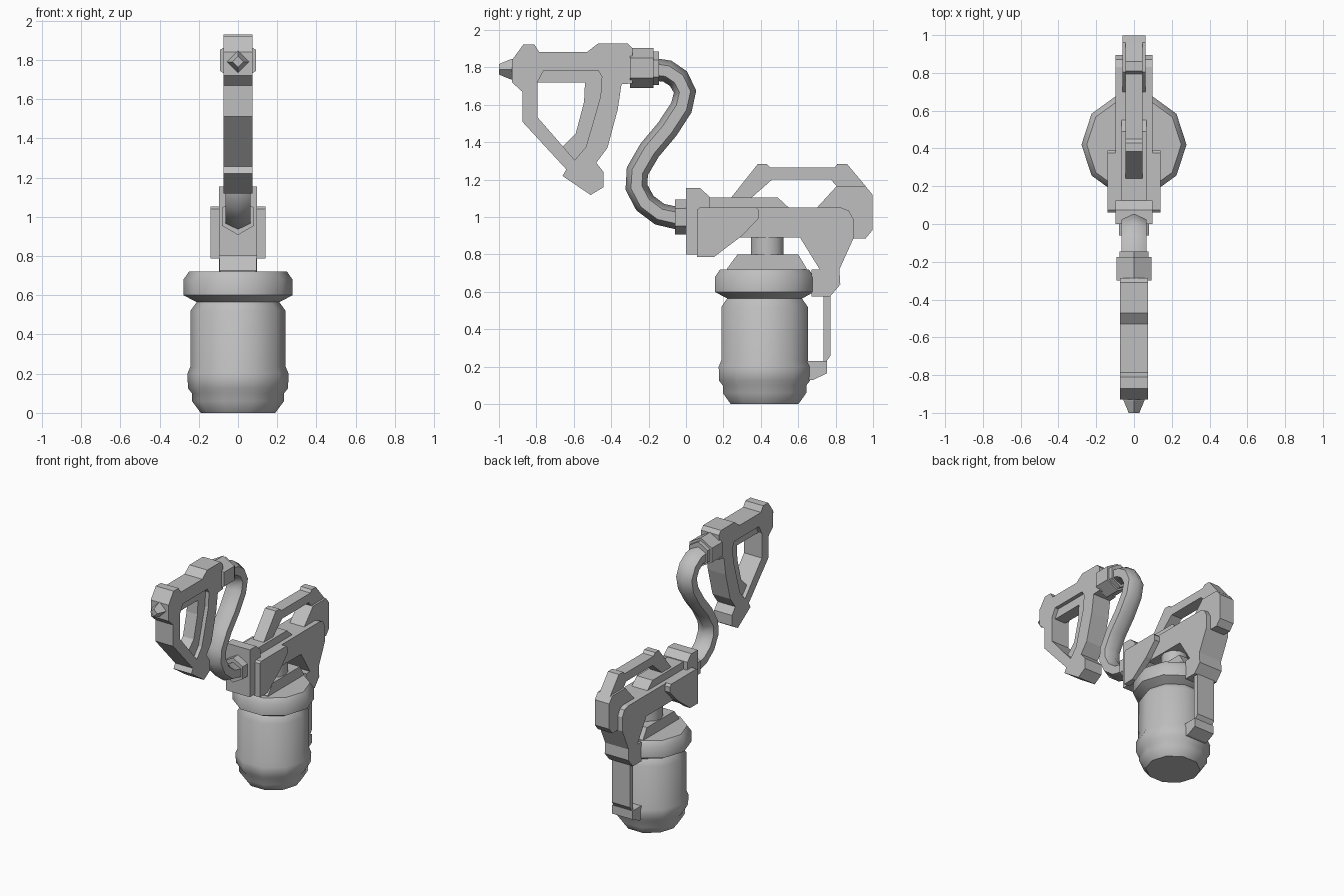
import bpy, bmesh, math
from mathutils import Matrix, Vector

grey = bpy.data.materials.new("plain_grey")
grey.diffuse_color = (0.52, 0.52, 0.52, 1)
# side profile axes: local x -> y, local y -> z, local z -> x
SIDE = Matrix(((0, 0, 1, 0), (1, 0, 0, 0), (0, 1, 0, 0), (0, 0, 0, 1)))


def add_mesh(name, bm, smooth=None):
    bmesh.ops.recalc_face_normals(bm, faces=bm.faces[:])
    me = bpy.data.meshes.new(name)
    bm.to_mesh(me)
    bm.free()
    ob = bpy.data.objects.new(name, me)
    bpy.context.collection.objects.link(ob)
    me.materials.append(grey)
    if smooth:
        bpy.ops.object.select_all(action='DESELECT')
        bpy.context.view_layer.objects.active = ob
        ob.select_set(True)
        bpy.ops.object.shade_smooth_by_angle(angle=math.radians(smooth))
    return ob


def plate(name, half, outline, hole=None, x=0):
    """Side profile (y, z), with an optional hole, extruded along x."""
    cu = bpy.data.curves.new(name, 'CURVE')
    cu.dimensions = '2D'
    cu.fill_mode = 'BOTH'
    cu.extrude = half
    for pts in (outline, hole):
        if pts:
            sp = cu.splines.new('POLY')
            sp.points.add(len(pts) - 1)
            for p, (a, b) in zip(sp.points, pts):
                p.co = (a, b, 0, 1)
            sp.use_cyclic_u = True
    tmp = bpy.data.objects.new(name + "_tmp", cu)
    bpy.context.collection.objects.link(tmp)
    bpy.context.view_layer.update()
    bm = bmesh.new()
    bm.from_mesh(tmp.to_mesh())
    tmp.to_mesh_clear()
    bpy.data.objects.remove(tmp)
    bpy.data.curves.remove(cu)
    bmesh.ops.remove_doubles(bm, verts=bm.verts[:], dist=0.0005)
    bm.transform(Matrix.Translation((x, 0, 0)) @ SIDE)
    for f in bm.faces:
        f.smooth = False
    return add_mesh(name, bm)


def loft(name, rings, smooth=None):
    """Join rings of points and cap both ends."""
    bm = bmesh.new()
    vs = [[bm.verts.new(p) for p in r] for r in rings]
    n = len(vs[0])
    for a, b in zip(vs, vs[1:]):
        for i in range(n):
            j = (i + 1) % n
            bm.faces.new((a[i], a[j], b[j], b[i]))
    bm.faces.new(vs[0])
    bm.faces.new(vs[-1])
    return add_mesh(name, bm, smooth)


def round_z(name, y, sides, profile, smooth):
    loft(name, [[(r * math.cos(math.tau * i / sides), y + r * math.sin(math.tau * i / sides), z)
                 for i in range(sides)] for r, z in profile], smooth)


def along_y(name, z, sides, profile):
    loft(name, [[(r * math.sin(math.tau * i / sides), y, z + r * math.cos(math.tau * i / sides))
                 for i in range(sides)] for r, y in profile])


# canister and neck
round_z("canister", 0.42, 10, [
    (0.19, 0), (0.235, 0.06), (0.235, 0.1), (0.255, 0.125), (0.258, 0.2), (0.243, 0.235),
    (0.243, 0.52), (0.21, 0.565), (0.225, 0.572), (0.278, 0.6), (0.278, 0.68), (0.25, 0.72)], 40)
round_z("neck", 0.435, 10, [(0.092, 0.78), (0.092, 0.92)], 40)
plate("canister_top_wedge", 0.095, [(0.22, 0.71), (0.22, 0.725), (0.275, 0.8), (0.6, 0.8),
                                    (0.645, 0.725), (0.645, 0.71)])

# main frame with the rear arm reaching down to the canister
plate("main_frame", 0.098, [
    (0, 0.8), (0, 1.155), (0.075, 1.155), (0.125, 1.11), (0.125, 1.05), (0.83, 1.05),
    (0.87, 1.035), (0.895, 0.99), (0.895, 0.885), (0.82, 0.72), (0.825, 0.64), (0.77, 0.575),
    (0.67, 0.575), (0.67, 0.72), (0.715, 0.72), (0.61, 0.89), (0.27, 0.89), (0.15, 0.8)])
plate("top_ridge", 0.065, [(0.1, 1.0), (0.1, 1.105), (0.49, 1.105), (0.55, 1.05), (0.55, 1.0)])
plate("rear_block", 0.06, [(0.65, 1.0), (0.7, 1.05), (0.805, 1.165), (0.96, 1.165), (0.997, 1.12),
                           (0.997, 0.93), (0.96, 0.885), (0.7, 0.885)])
plate("carry_rail", 0.045, [
    (0.23, 1.09), (0.385, 1.285), (0.43, 1.285), (0.45, 1.265), (0.795, 1.265), (0.81, 1.285),
    (0.86, 1.285), (0.965, 1.16), (0.81, 1.16), (0.775, 1.2), (0.46, 1.2), (0.335, 1.09)])
for side, s in (("left", -1), ("right", 1)):
    plate(side + "_cheek", 0.023, [(0.06, 0.787), (0.06, 1.04), (0.075, 1.052), (0.375, 1.052),
                                   (0.39, 1.035), (0.39, 0.995), (0.3, 0.9), (0.15, 0.787)], x=s * 0.117)

# rear strap and foot
plate("rear_strap", 0.075, [(0.735, 0.2), (0.735, 0.6), (0.773, 0.6), (0.773, 0.26), (0.745, 0.22)])
plate("strap_foot", 0.085, [(0.6, 0.13), (0.6, 0.23), (0.755, 0.23), (0.755, 0.165), (0.68, 0.13)])

# hose fittings
along_y("lower_fitting", 1.0, 6, [(0.093, -0.06), (0.093, 0.02)])
along_y("upper_fitting", 1.797, 6, [(0.107, -0.3), (0.107, -0.175)])
along_y("upper_collar", 1.795, 6, [(0.09, -0.18), (0.09, -0.145)])

# hose: six-sided section swept along a curved path
path = [Vector((0, y, z)) for y, z in [
    (-0.17, 1.79), (-0.1, 1.78), (-0.04, 1.74), (-0.005, 1.67), (-0.025, 1.585), (-0.1, 1.47),
    (-0.195, 1.357), (-0.26, 1.245), (-0.265, 1.16), (-0.22, 1.075), (-0.14, 1.015), (-0.04, 0.993)]]
rings = []
for i, p in enumerate(path):
    t = (path[min(i + 1, len(path) - 1)] - path[max(i - 1, 0)]).normalized()
    n = Vector((0, -t.z, t.y))
    rings.append([p + n * 0.06 * math.cos(a) + Vector((0.075 * math.sin(a), 0, 0))
                  for a in [k * math.tau / 6 for k in range(6)]])
loft("hose", rings, 62)

# spray handle: outer shell, thinner inner lining, nozzle
opening = [(-0.795, 1.72), (-0.76, 1.785), (-0.47, 1.785), (-0.45, 1.75), (-0.457, 1.645),
           (-0.535, 1.375), (-0.595, 1.305), (-0.795, 1.535)]
plate("spray_handle", 0.074, [
    (-0.93, 1.84), (-0.87, 1.922), (-0.81, 1.922), (-0.785, 1.882), (-0.53, 1.882), (-0.47, 1.928),
    (-0.31, 1.928), (-0.285, 1.9), (-0.285, 1.715), (-0.345, 1.71), (-0.365, 1.575), (-0.42, 1.37),
    (-0.48, 1.29), (-0.44, 1.24), (-0.44, 1.16), (-0.51, 1.118), (-0.66, 1.22), (-0.64, 1.255),
    (-0.875, 1.51), (-0.875, 1.67), (-0.93, 1.72)], opening)
plate("handle_lining", 0.045, [
    (-0.82, 1.71), (-0.78, 1.8), (-0.46, 1.8), (-0.44, 1.75), (-0.445, 1.64), (-0.525, 1.365),
    (-0.595, 1.29), (-0.82, 1.53)],
    [(-0.795, 1.72), (-0.54, 1.72), (-0.545, 1.615), (-0.59, 1.445), (-0.66, 1.375), (-0.795, 1.535)])
along_y("nozzle", 1.79, 4, [(0.055, -0.91), (0.055, -0.935), (0.028, -1.0)])
